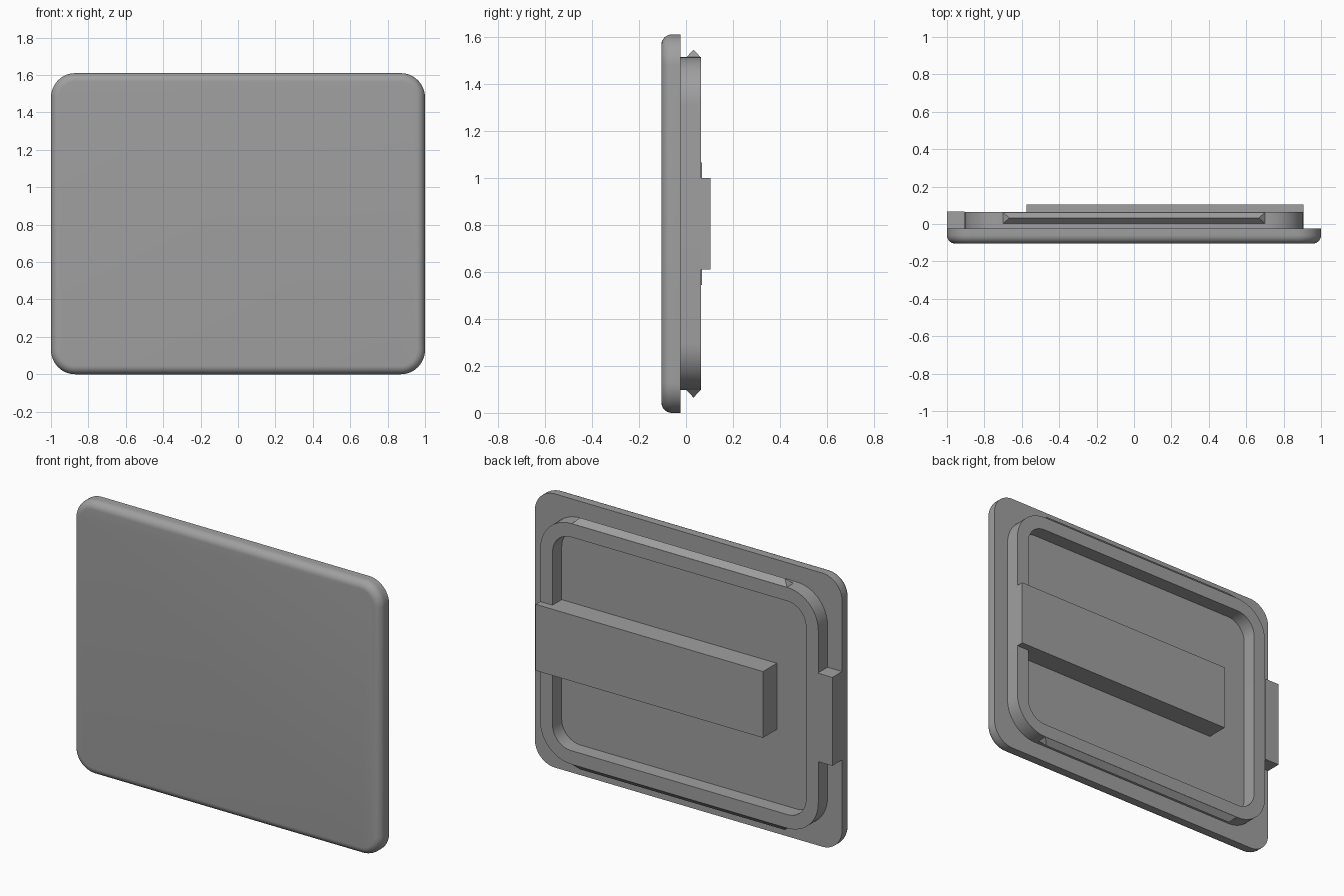
import bpy, bmesh, math

if "Cube" in bpy.data.objects:
    bpy.data.objects.remove(bpy.data.objects["Cube"])

GREY = bpy.data.materials.new("mid grey")
GREY.diffuse_color = (0.35, 0.35, 0.35, 1)
GREY.use_nodes = True
GREY.node_tree.nodes["Principled BSDF"].inputs["Base Color"].default_value = GREY.diffuse_color

CZ = 0.805                      # height of the centre of the lid
BACK, RIM_TOP = -0.023, 0.063   # y of the plate back and of the rim top


def rounded_loop(half_w, half_h, radius, y, steps=12):
    """Rounded rectangle in the xz plane at depth y."""
    points = []
    for quarter, (sx, sz) in enumerate([(1, 1), (-1, 1), (-1, -1), (1, -1)]):
        for i in range(steps + 1):
            a = math.pi / 2 * (quarter + i / steps)
            points.append((sx * (half_w - radius) + radius * math.cos(a), y,
                           CZ + sz * (half_h - radius) + radius * math.sin(a)))
    return points


def finish(name, bm):
    bmesh.ops.recalc_face_normals(bm, faces=bm.faces)
    mesh = bpy.data.meshes.new(name)
    bm.to_mesh(mesh)
    bm.free()
    mesh.materials.append(GREY)
    obj = bpy.data.objects.new(name, mesh)
    bpy.context.collection.objects.link(obj)
    bpy.ops.object.select_all(action='DESELECT')
    obj.select_set(True)
    bpy.context.view_layer.objects.active = obj
    bpy.ops.object.shade_smooth_by_angle(angle=math.radians(30))
    return obj


def loft(name, loops, closed=False):
    """Skin successive loops; cap the ends, or join last to first."""
    bm = bmesh.new()
    rings = [[bm.verts.new(p) for p in loop] for loop in loops]
    n = len(rings[0])
    pairs = list(zip(rings, rings[1:]))
    if closed:
        pairs.append((rings[-1], rings[0]))
    else:
        bm.faces.new(rings[0])
        bm.faces.new(rings[-1])
    for a, b in pairs:
        for i in range(n):
            j = (i + 1) % n
            bm.faces.new((a[i], a[j], b[j], b[i]))
    return finish(name, bm)


def box(name, x0, x1, y0, y1, z0, z1):
    return loft(name, [[(x, y0, z0), (x, y1, z0), (x, y1, z1), (x, y0, z1)]
                       for x in (x0, x1)])


# Cover plate with a rounded front edge
FILLET = 0.045
plate = []
for i in range(9):
    a = math.pi / 2 * i / 8
    inset = FILLET * (1 - math.sin(a))
    plate.append(rounded_loop(1 - inset, CZ - inset, 0.13 - inset,
                              -0.105 + FILLET * (1 - math.cos(a))))
plate.append(rounded_loop(1, CZ, 0.13, BACK))
loft("cover_plate", plate)

# Raised rim on the back
outer, inner = (0.905, 0.708, 0.20), (0.825, 0.628, 0.12)
loft("rim", [rounded_loop(*outer, BACK), rounded_loop(*outer, RIM_TOP),
             rounded_loop(*inner, RIM_TOP), rounded_loop(*inner, BACK)], closed=True)

# Snap ridges with tapered ends, above and below the rim
for name, side in (("top_snap_ridge", 1), ("bottom_snap_ridge", -1)):
    base, peak = CZ + side * 0.708, CZ + side * 0.740
    loft(name, [[(sx * 0.70, 0.002, base), (sx * 0.667, 0.032, peak),
                 (sx * 0.70, RIM_TOP - 0.001, base)] for sx in (-1, 1)])

# Long bar across the back and the side tab
box("bar", -0.575, 0.905, BACK, 0.105, 0.61, 1.0)
box("side_tab", -1.0, -0.905, BACK, 0.068, 0.545, 1.065)
